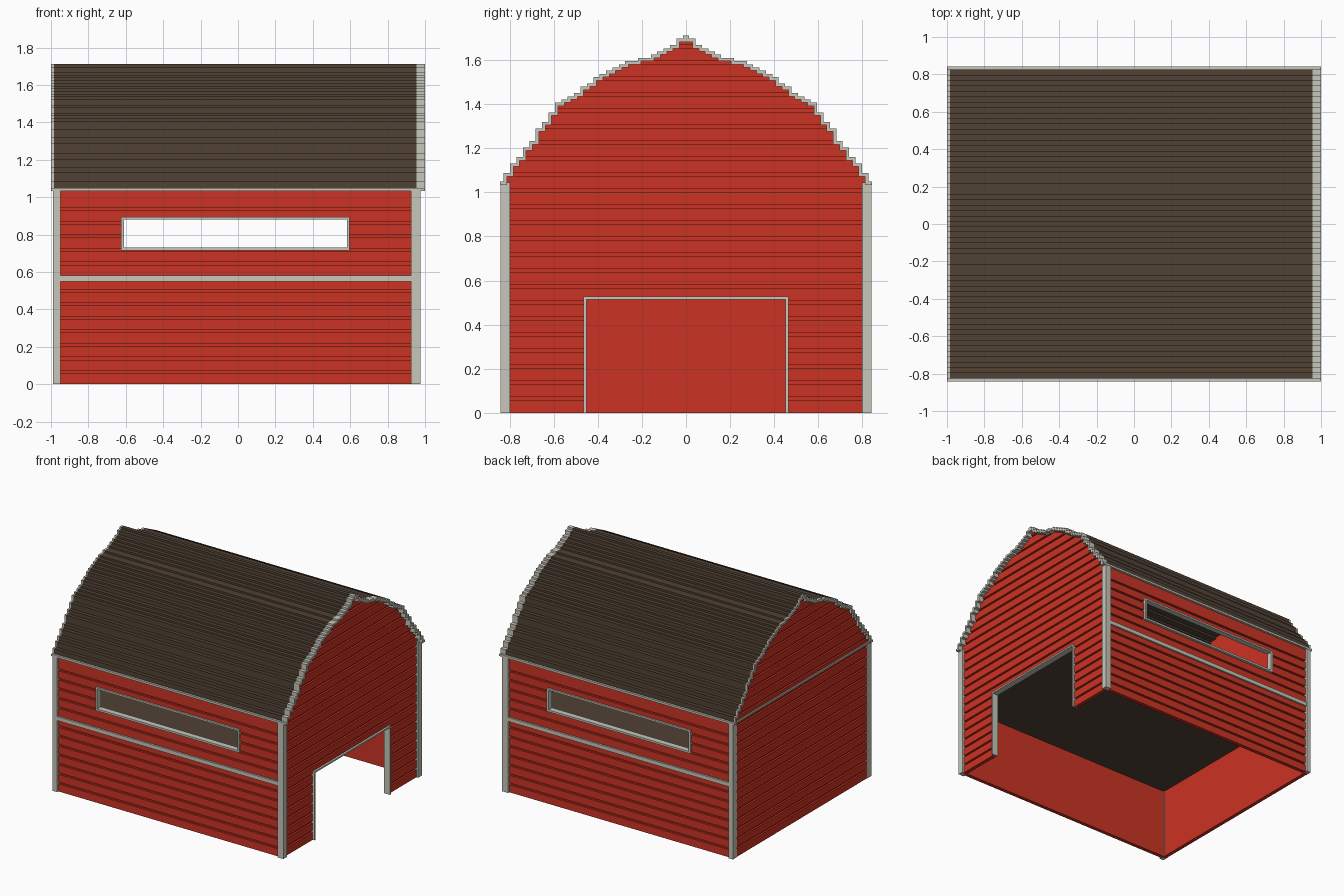
import bpy, bmesh, math

if "Cube" in bpy.data.objects:
    bpy.data.objects.remove(bpy.data.objects["Cube"])

V = 0.0145          # basic board thickness
EAVE = 1.045        # height where the roof starts


def material(name, rgb):
    m = bpy.data.materials.new(name)
    m.diffuse_color = (*rgb, 1)
    m.use_nodes = True
    m.node_tree.nodes["Principled BSDF"].inputs["Base Color"].default_value = m.diffuse_color
    return m


RED = material("barn red", (0.60, 0.033, 0.017))
BROWN = material("roof brown", (0.082, 0.054, 0.035))
TRIM = material("trim grey", (0.57, 0.57, 0.50))


def finish(name, bm, *mats):
    bmesh.ops.recalc_face_normals(bm, faces=bm.faces)
    me = bpy.data.meshes.new(name)
    bm.to_mesh(me)
    bm.free()
    for m in mats:
        me.materials.append(m)
    ob = bpy.data.objects.new(name, me)
    bpy.context.collection.objects.link(ob)
    return ob


def boxes(name, mat, *ranges):
    """One object made of boxes given as (x0, x1, y0, y1, z0, z1)."""
    bm = bmesh.new()
    for x0, x1, y0, y1, z0, z1 in ranges:
        verts = bmesh.ops.create_cube(bm, size=1)["verts"]
        for v in verts:
            v.co = (x1 if v.co.x > 0 else x0, y1 if v.co.y > 0 else y0,
                    z1 if v.co.z > 0 else z0)
    return finish(name, bm, mat)


def cut(ob, *cutters):
    """Subtract the cutters, keep the result and drop the cutters."""
    for c in cutters:
        c.hide_render = True
        mod = ob.modifiers.new("cut", 'BOOLEAN')
        mod.object, mod.operation, mod.solver = c, 'DIFFERENCE', 'EXACT'
    bpy.context.view_layer.update()
    dg = bpy.context.evaluated_depsgraph_get()
    me = bpy.data.meshes.new_from_object(ob.evaluated_get(dg))
    ob.modifiers.clear()
    ob.data = me
    for c in cutters:
        bpy.data.objects.remove(c)


# Roof curve: half width -> height, then turned into small steps
CURVE = [(0, 1.71), (0.05, 1.675), (0.098, 1.65), (0.143, 1.62), (0.257, 1.592),
         (0.348, 1.555), (0.44, 1.492), (0.507, 1.448), (0.575, 1.41),
         (0.616, 1.355), (0.666, 1.288), (0.70, 1.225), (0.757, 1.163),
         (0.785, 1.125), (0.84, 1.04)]


def height(y):
    for (a, za), (b, zb) in zip(CURVE, CURVE[1:]):
        if a <= y <= b:
            return round((za + (zb - za) * (y - a) / (b - a)) / V) * V


outer = [(0, 1.712)]
z = 1.712
for k in range(29):
    edge = V + 2 * V * k
    outer.append((edge, z))
    z = max(EAVE + V, height(edge + V)) if k < 28 else EAVE
    outer.append((edge, z))
inner = [(max(0, y - V), zz - V) for y, zz in outer]
inner[-1] = (inner[-1][0], EAVE)

# Roof shell: brown middle with grey verge boards at both ends
bm = bmesh.new()
stations = [-1.0, -0.985, 0.955, 1.0]
for s in (-1, 1):
    o = [[bm.verts.new((x, s * y, zz)) for y, zz in outer] for x in stations]
    n = [[bm.verts.new((x, s * y, zz)) for y, zz in inner] for x in stations]
    last = len(outer) - 1
    for i in range(3):
        mi = 0 if i == 1 else 1
        for ring in (o, n):
            for j in range(last):
                f = bm.faces.new((ring[i][j], ring[i + 1][j], ring[i + 1][j + 1], ring[i][j + 1]))
                f.material_index = mi
        f = bm.faces.new((o[i][last], o[i + 1][last], n[i + 1][last], n[i][last]))
        f.material_index = mi
    for e in (0, 3):
        for j in range(last):
            f = bm.faces.new((o[e][j], o[e][j + 1], n[e][j + 1], n[e][j]))
            f.material_index = 1
bmesh.ops.remove_doubles(bm, verts=bm.verts, dist=1e-5)
finish("roof", bm, BROWN, TRIM)

# Heights of the grooves between the siding boards
GROOVES = [0.058 + 0.0725 * k for k in range(23)]


def gable(name, x_out, x_in):
    prof = [p for i, p in enumerate(inner) if i == 0 or p != inner[i - 1]]
    prof = [p for p in prof if p[0] > 1e-6 or p == prof[0]]
    w = prof[-1][0]
    ring = [(y, zz) for y, zz in prof] + [(w, 0), (-w, 0)]
    ring += [(-y, zz) for y, zz in reversed(prof[1:])]
    bm = bmesh.new()
    f = bm.faces.new([bm.verts.new((x_in, y, zz)) for y, zz in ring])
    ext = bmesh.ops.extrude_face_region(bm, geom=[f])
    for g in ext["geom"]:
        if isinstance(g, bmesh.types.BMVert):
            g.co.x = x_out
    ob = finish(name, bm, RED)
    s = 1 if x_out > x_in else -1
    a, b = sorted((x_out - s * V, x_out + s * 0.2))
    return ob, boxes("groove_cutter", RED, *[(a, b, -1, 1, g, g + V) for g in GROOVES])


# Gable walls, the right one with a doorway
left, grooves = gable("left_wall", -0.985, -0.956)
cut(left, grooves)
right, grooves = gable("right_wall", 0.96, 0.931)
door = boxes("door_cutter", RED, (0.8, 1.1, -0.46, 0.46, -0.1, 0.52))
cut(right, grooves, door)

# Door frame
boxes("door_frame", TRIM,
      (0.925, 0.975, -0.465, -0.452, 0, 0.515),
      (0.925, 0.975, 0.452, 0.465, 0, 0.515),
      (0.925, 0.975, -0.465, 0.465, 0.515, 0.527))

# Long walls with window, window frame, belt board and eave board
for s, side in ((-1, "front"), (1, "back")):
    def yr(a, b):
        return tuple(sorted((s * a, s * b)))
    wall = boxes(side + "_wall", RED, (-0.958, 0.933, *yr(0.797, 0.826), 0, 1.044))
    gr = boxes("groove_cutter", RED,
               *[(-1.1, 1.1, *yr(0.826 - V, 0.95), g, g + V) for g in GROOVES if g < 1])
    win = boxes("window_cutter", RED, (-0.615, 0.587, *yr(0.7, 0.95), 0.725, 0.885))
    cut(wall, gr, win)
    fy = yr(0.795, 0.84)
    boxes(side + "_window_frame", TRIM,
          (-0.625, 0.597, *fy, 0.715, 0.73), (-0.625, 0.597, *fy, 0.88, 0.893),
          (-0.625, -0.61, *fy, 0.73, 0.88), (0.582, 0.597, *fy, 0.73, 0.88))
    boxes(side + "_belt_board", TRIM, (-0.95, 0.925, *yr(0.81, 0.84), 0.55, 0.58))
    boxes(side + "_eave_board", TRIM, (-1.0, 1.0, *yr(0.812, 0.843), 1.034, 1.05))
    # Corner posts
    boxes(side + "_left_post", TRIM, (-0.988, -0.95, *yr(0.79, 0.841), 0, 1.036))
    boxes(side + "_right_post", TRIM, (0.925, 0.975, *yr(0.797, 0.841), 0, 1.045))

# Thin board across the left gable
boxes("left_gable_board", TRIM, (-0.994, -0.98, -0.812, 0.812, 1.034, 1.048))

# Loft floor
boxes("loft_floor", BROWN, (-0.957, 0.932, -0.798, 0.798, 0.55, 0.566))
